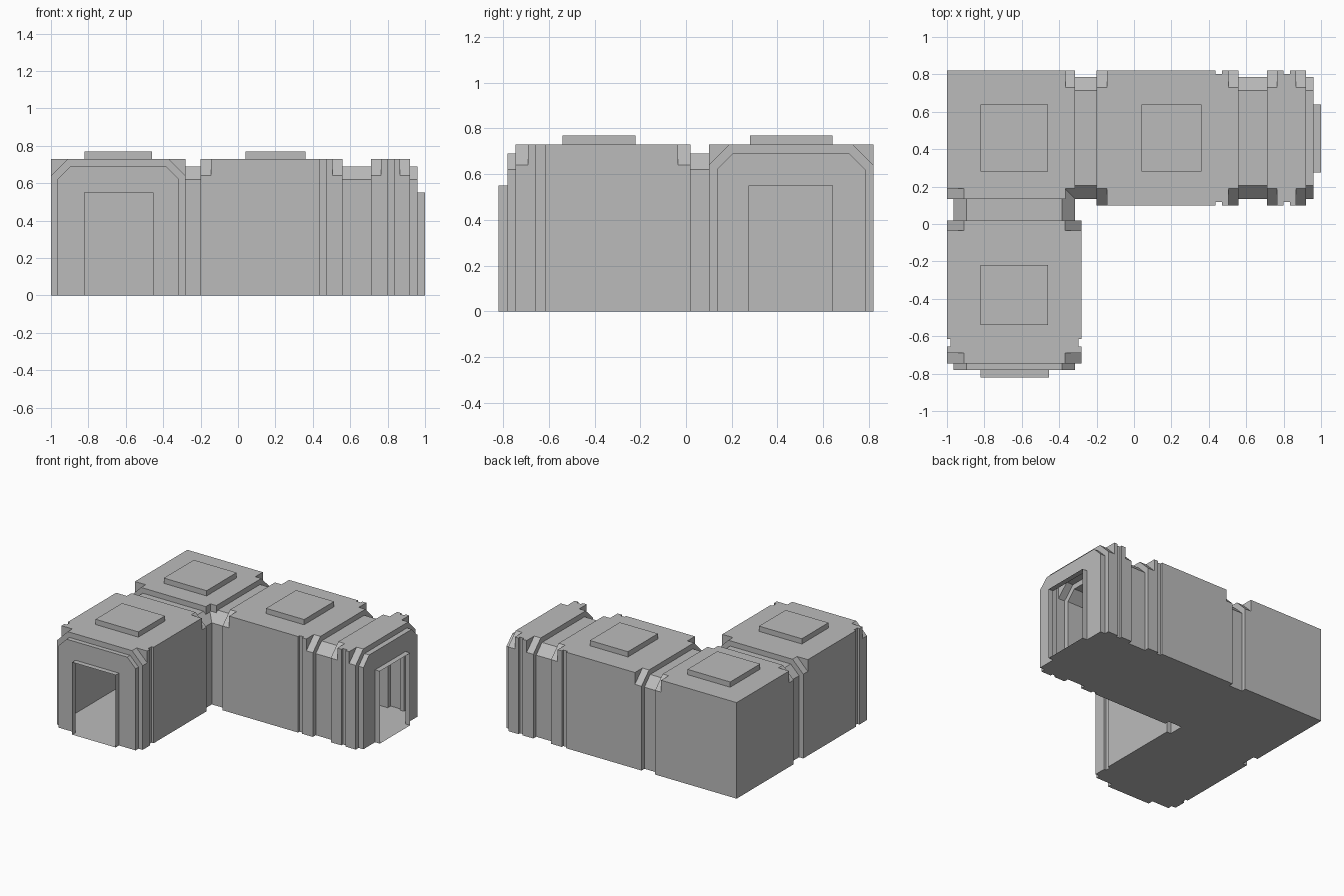
import bpy
import bmesh

cube = bpy.data.objects.get("Cube")
if cube:
    bpy.data.objects.remove(cube, do_unlink=True)

grey = bpy.data.materials.new("hull_grey")
grey.use_nodes = True
colour = (0.5, 0.5, 0.5, 1)
grey.diffuse_color = colour
grey.node_tree.nodes["Principled BSDF"].inputs["Base Color"].default_value = colour


def prism(name, axis, start, end, lo, hi, top, cut_lo=0.0, cut_hi=0.0, base=0.0):
    """Box along an axis whose upper edges may be chamfered."""
    profile = [(lo, base)]
    profile += [(lo, top - cut_lo), (lo + cut_lo, top)] if cut_lo else [(lo, top)]
    profile += [(hi - cut_hi, top), (hi, top - cut_hi)] if cut_hi else [(hi, top)]
    profile += [(hi, base)]
    bm = bmesh.new()
    verts = [bm.verts.new((start, a, z) if axis == "X" else (a, start, z))
             for a, z in profile]
    face = bm.faces.new(verts)
    new = bmesh.ops.extrude_face_region(bm, geom=[face])["geom"]
    step = (end - start, 0, 0) if axis == "X" else (0, end - start, 0)
    bmesh.ops.translate(bm, vec=step,
                        verts=[v for v in new if isinstance(v, bmesh.types.BMVert)])
    bmesh.ops.recalc_face_normals(bm, faces=bm.faces)
    mesh = bpy.data.meshes.new(name)
    bm.to_mesh(mesh)
    bm.free()
    mesh.materials.append(grey)
    obj = bpy.data.objects.new(name, mesh)
    bpy.context.scene.collection.objects.link(obj)
    return obj


H, CORE_H, CUT, CORE_CUT, BAND = 0.73, 0.69, 0.09, 0.07, 0.055
HALF, CORE_HALF = 0.36, 0.325
MID_X, MID_Y = -0.64, 0.46
adds, cuts = [], []


def module(axis, mid, start, end):
    """Full-size hull section with chamfered bands at both ends."""
    adds.append(prism("band", axis, start, end, mid - HALF, mid + HALF, H, CUT, CUT))
    adds.append(prism("section", axis, start + BAND, end - BAND,
                      mid - HALF, mid + HALF, H))


def side_slots(axis, mid, start, end):
    """Narrow vertical slots on both side walls."""
    for edge in (mid - HALF, mid + HALF):
        cuts.append(prism("slot", axis, start, end, edge - 0.018, edge + 0.018,
                          H + 0.1, base=-0.1))


# Inset corridor cores running the length of each arm
hull = prism("corridor_hull", "Y", -0.78, 0.5, MID_X - CORE_HALF, MID_X + CORE_HALF,
             CORE_H, CORE_CUT, CORE_CUT)
adds.append(prism("core", "X", -0.6, 0.96, MID_Y - CORE_HALF, MID_Y + CORE_HALF,
                  CORE_H, CORE_CUT, CORE_CUT))

# Arm sections
module("Y", MID_X, -0.745, 0.02)
module("X", MID_Y, -0.20, 0.56)
module("X", MID_Y, 0.71, 0.92)

# Corner section, chamfered where it meets the arms
adds.append(prism("corner", "X", -1, -0.365, 0.19, 0.82, H))
adds.append(prism("corner_band", "X", -0.7, -0.315, 0.19, 0.82, H, 0, CUT))
adds.append(prism("corner_band", "Y", 0.135, 0.6, -1, -0.365, H, CUT, 0))

# Door surrounds and roof hatches
adds.append(prism("door", "Y", -0.82, -0.65, -0.82, -0.455, 0.55))
adds.append(prism("door", "X", 0.85, 1, 0.275, 0.64, 0.55))
for x0, x1, y0, y1 in ((-0.82, -0.46, -0.54, -0.22), (-0.82, -0.46, 0.28, 0.64),
                       (0.04, 0.36, 0.28, 0.64)):
    adds.append(prism("hatch", "X", x0, x1, y0, y1, 0.77, base=0.6))

# Side slots
side_slots("Y", MID_X, -0.655, -0.615)
side_slots("X", MID_Y, 0.435, 0.47)
side_slots("X", MID_Y, 0.80, 0.835)

# Join everything into one skin
for parts, operation in ((adds, "UNION"), (cuts, "DIFFERENCE")):
    for part in parts:
        part.hide_render = True
        mod = hull.modifiers.new(operation.lower(), "BOOLEAN")
        mod.operation = operation
        mod.solver = "EXACT"
        mod.object = part
bpy.context.view_layer.update()
graph = bpy.context.evaluated_depsgraph_get()
skin = bpy.data.meshes.new_from_object(hull.evaluated_get(graph))
hull.modifiers.clear()
hull.data = skin
for part in adds + cuts:
    bpy.data.objects.remove(part, do_unlink=True)

# Open both doorways into the hollow interior
bm = bmesh.new()
bm.from_mesh(skin)
ends = [f for f in bm.faces
        if all(v.co.x > 0.99 for v in f.verts) or all(v.co.y < -0.81 for v in f.verts)]
bmesh.ops.delete(bm, geom=ends, context="FACES")
bm.to_mesh(skin)
bm.free()
skin.materials.clear()
skin.materials.append(grey)
for poly in skin.polygons:
    poly.material_index = 0
    poly.use_smooth = False
